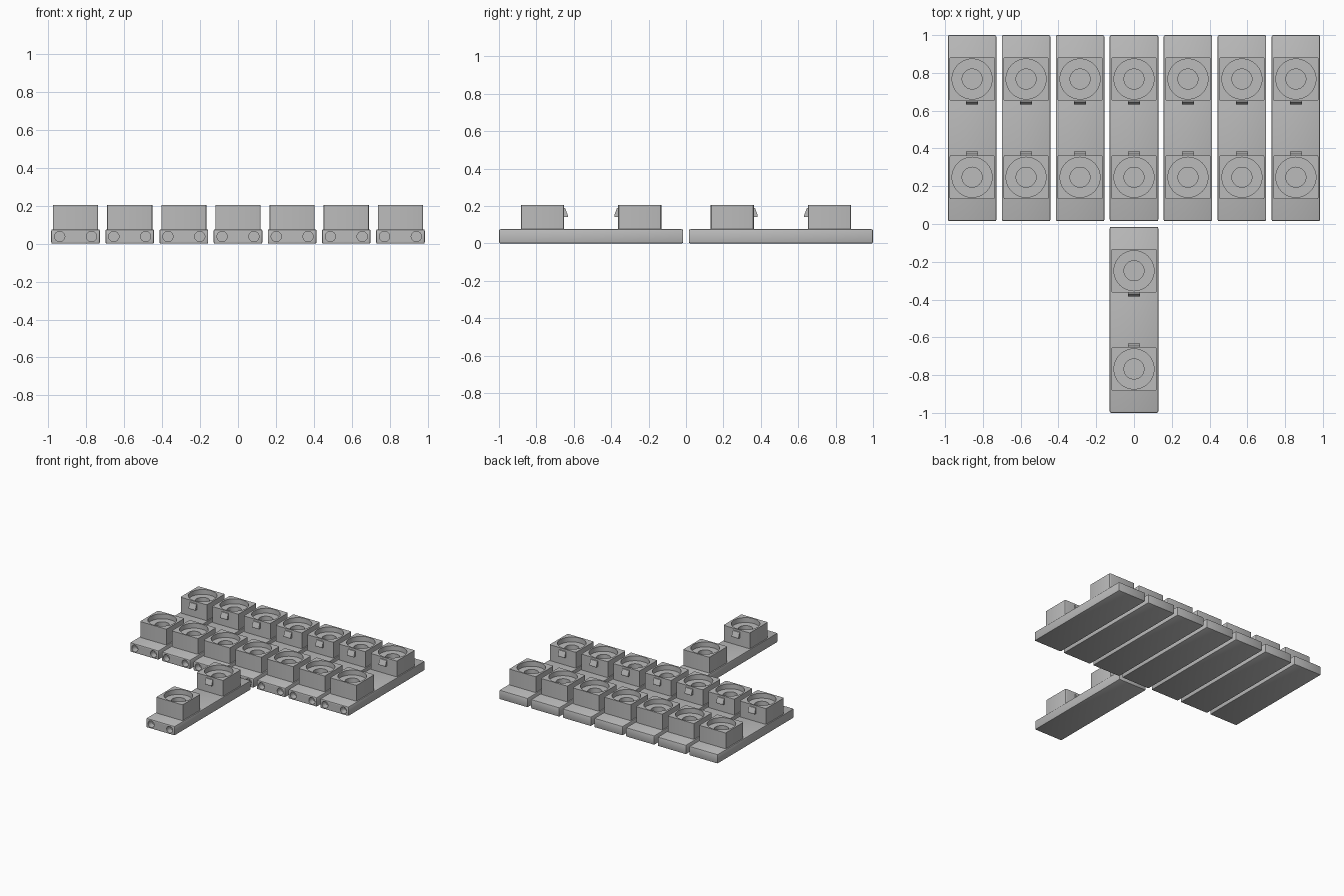
import bpy, bmesh, math
from mathutils import Matrix, Vector

if "Cube" in bpy.data.objects:
    bpy.data.objects.remove(bpy.data.objects["Cube"])

grey = bpy.data.materials.new("plain grey")
grey.diffuse_color = (0.5, 0.5, 0.5, 1)
grey.use_nodes = True
grey.node_tree.nodes["Principled BSDF"].inputs["Base Color"].default_value = grey.diffuse_color

PLATE = (0.257, 0.985, 0.076)
BLOCK = (0.238, 0.232)
TOP = 0.205
PITCH = 0.2857
ROW_Y = 0.5075


def make(name, bm):
    bmesh.ops.recalc_face_normals(bm, faces=bm.faces)
    me = bpy.data.meshes.new(name)
    bm.to_mesh(me)
    bm.free()
    me.materials.append(grey)
    ob = bpy.data.objects.new(name, me)
    bpy.context.collection.objects.link(ob)
    return ob


def box(name, size, z0, bevel, segments, vertical_only=False):
    bm = bmesh.new()
    bmesh.ops.create_cube(bm, size=1)
    for v in bm.verts:
        v.co = Vector((v.co.x * size[0], v.co.y * size[1], (v.co.z + 0.5) * size[2] + z0))
    edges = [e for e in bm.edges
             if not vertical_only or abs(e.verts[0].co.z - e.verts[1].co.z) > 0.01]
    bmesh.ops.bevel(bm, geom=edges, offset=bevel, segments=segments, profile=0.5, affect='EDGES')
    return make(name, bm)


def cylinder(bm, radius, depth, centre, rot=Matrix()):
    bmesh.ops.create_cone(bm, cap_ends=True, segments=48, radius1=radius, radius2=radius,
                          depth=depth, matrix=Matrix.Translation(centre) @ rot)


def cut(ob, bm):
    cutter = make("cutter", bm)
    cutter.hide_render = True
    mod = ob.modifiers.new("cut", 'BOOLEAN')
    mod.operation = 'DIFFERENCE'
    mod.solver = 'EXACT'
    mod.object = cutter
    bpy.ops.object.select_all(action='DESELECT')
    bpy.context.view_layer.objects.active = ob
    ob.select_set(True)
    bpy.ops.object.modifier_apply(modifier=mod.name)
    bpy.data.objects.remove(cutter)
    bpy.ops.object.shade_smooth_by_angle(angle=math.radians(30))


# Base plate with two blind round holes in the front end
plate = box("base_plate", PLATE, 0, 0.008, 2)
bm = bmesh.new()
for s in (-1, 1):
    cylinder(bm, 0.027, 0.10, (s * 0.084, -PLATE[1] / 2, 0.038), Matrix.Rotation(math.pi / 2, 4, 'X'))
cut(plate, bm)

# Socket block with a wide recess and a narrower, deeper hole
block = box("socket_block", (*BLOCK, TOP - 0.07), 0.07, 0.008, 3, True)
bm = bmesh.new()
cylinder(bm, 0.106, 0.08, (0, 0, TOP))
cut(block, bm)
bm = bmesh.new()
cylinder(bm, 0.053, 0.20, (0, 0, TOP))
cut(block, bm)

# Wedge-shaped catch on the +y side of a block
bm = bmesh.new()
profile = [(-0.004, 0.190), (0.006, 0.188), (0.020, 0.150), (0.020, 0.142), (-0.004, 0.142)]
ends = [[bm.verts.new((x, BLOCK[1] / 2 + y, z)) for y, z in profile] for x in (-0.031, 0.031)]
bm.faces.new(ends[0])
bm.faces.new(ends[1])
for i in range(len(profile)):
    j = (i + 1) % len(profile)
    bm.faces.new((ends[0][i], ends[0][j], ends[1][j], ends[1][i]))
catch = make("catch", bm)


def place(source, name, loc, turn=0):
    ob = bpy.data.objects.new(name, source.data)
    ob.location = loc
    ob.rotation_euler.z = turn
    bpy.context.collection.objects.link(ob)


# Seven units side by side, and one in front of the middle one
spots = [((i - 3) * PITCH, ROW_Y) for i in range(7)] + [(0, -ROW_Y)]
for n, (x, y) in enumerate(spots, 1):
    place(plate, f"base_plate_{n}", (x, y, 0))
    for side, s, turn in (("front", -1, 0), ("back", 1, math.pi)):
        loc = (x, y + s * 0.26, 0)
        place(block, f"{side}_socket_block_{n}", loc, turn)
        place(catch, f"{side}_catch_{n}", loc, turn)

for ob in (plate, block, catch):
    bpy.data.objects.remove(ob)
